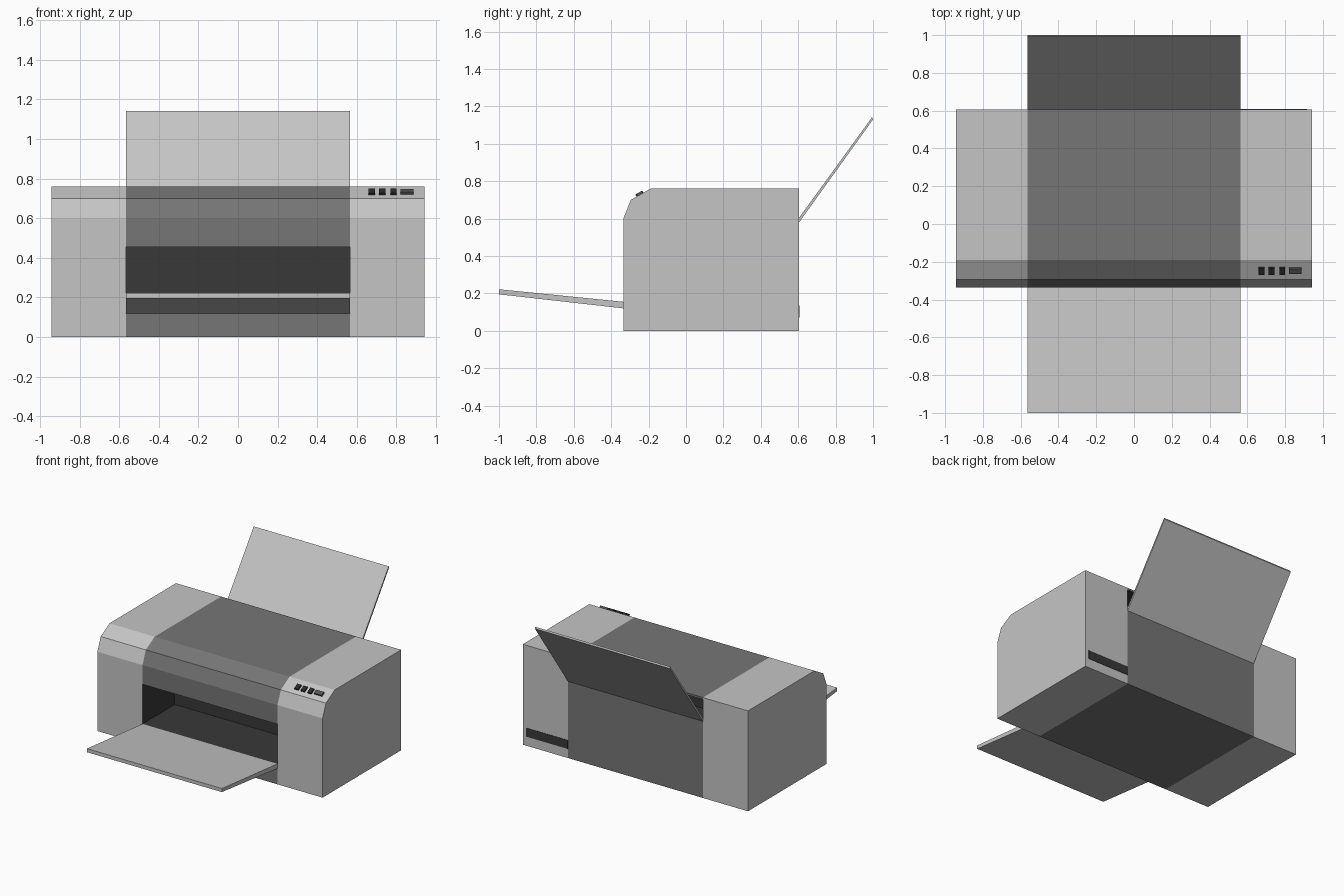
import bpy
import math

if "Cube" in bpy.data.objects:
    bpy.data.objects.remove(bpy.data.objects["Cube"])

HALF, MID = 0.943, 0.565


def material(name, v):
    m = bpy.data.materials.new(name)
    m.diffuse_color = (v, v, v, 1)
    m.use_nodes = True
    m.node_tree.nodes["Principled BSDF"].inputs["Base Color"].default_value = m.diffuse_color
    return m


LIGHT = material("light_grey", 0.56)
DARK = material("dark_grey", 0.18)
INSIDE = material("interior_black", 0.04)
BUTTON = material("button_black", 0.025)
DISPLAY = material("display_grey", 0.09)


def make(name, verts, faces, mats, indices=None):
    me = bpy.data.meshes.new(name)
    me.from_pydata(verts, [], faces)
    for m in mats:
        me.materials.append(m)
    for i, k in enumerate(indices or []):
        me.polygons[i].material_index = k
    ob = bpy.data.objects.new(name, me)
    bpy.context.collection.objects.link(ob)
    return ob


def prism(name, profile, x0, x1, mats, caps="LR", second=(), walls=()):
    """Extrude a counter-clockwise (y, z) profile along x.
    second: edges using the second material; walls: inward end quads."""
    n = len(profile)
    verts = [(x, y, z) for x in (x0, x1) for y, z in profile]
    faces = [(i, (i + 1) % n, n + (i + 1) % n, n + i) for i in range(n)]
    idx = [1 if i in second else 0 for i in range(n)]
    if "L" in caps:
        faces.append(tuple(reversed(range(n))))
        idx.append(0)
    if "R" in caps:
        faces.append(tuple(range(n, 2 * n)))
        idx.append(0)
    for w in walls:
        faces += [tuple(reversed(w)), tuple(n + i for i in w)]
        idx += [1, 1]
    return make(name, verts, faces, mats, idx)


# side housings, open where they meet the middle
outer = [(-0.335, 0), (0.605, 0), (0.605, 0.76), (-0.19, 0.76),
         (-0.295, 0.70), (-0.335, 0.60)]
prism("left_housing", outer, -HALF, -MID, [LIGHT], "L")
prism("right_housing", outer, MID, HALF, [LIGHT], "R")

# middle housing with the front paper bay and the rear feed slot
middle = [(-0.335, 0), (0.605, 0), (0.605, 0.59), (0.45, 0.59),
          (0.45, 0.745), (0.605, 0.745), (0.605, 0.76), (-0.19, 0.76),
          (-0.295, 0.70), (-0.335, 0.60), (-0.335, 0.455), (0.05, 0.455),
          (0.05, 0.155), (-0.335, 0.155)]
prism("middle_housing", middle, -MID, MID, [DARK, INSIDE], "",
      second=(2, 3, 4, 10, 11, 12),
      walls=[(5, 4, 3, 2), (10, 13, 12, 11)])

# paper trays
prism("output_tray", [(-1.0, 0.195), (-0.335, 0.12), (-0.335, 0.155),
                      (-1.0, 0.222)], -MID, MID, [LIGHT])
prism("rear_paper_support", [(0.605, 0.58), (1.0, 1.13), (0.995, 1.142),
                             (0.605, 0.605)], -MID, MID, [LIGHT])

# rear connector slot
prism("rear_socket", [(0.600, 0.07), (0.608, 0.07), (0.608, 0.135),
                      (0.600, 0.135)], MID, 0.915, [INSIDE])

# control buttons and display on the sloping front edge
ang = math.atan2(0.06, 0.105)
c, s = math.cos(ang), math.sin(ang)


def on_slope(a, h):
    return (-0.295 + a * c - h * s, 0.70 + a * s + h * c)


for name, x0, x1, a0, a1, mat in [
        ("button_1", 0.66, 0.692, 0.035, 0.077, BUTTON),
        ("button_2", 0.713, 0.745, 0.035, 0.077, BUTTON),
        ("button_3", 0.77, 0.80, 0.035, 0.077, BUTTON),
        ("display", 0.82, 0.886, 0.042, 0.074, DISPLAY)]:
    prism(name, [on_slope(a0, -0.003), on_slope(a1, -0.003),
                 on_slope(a1, 0.013), on_slope(a0, 0.013)], x0, x1, [mat])
